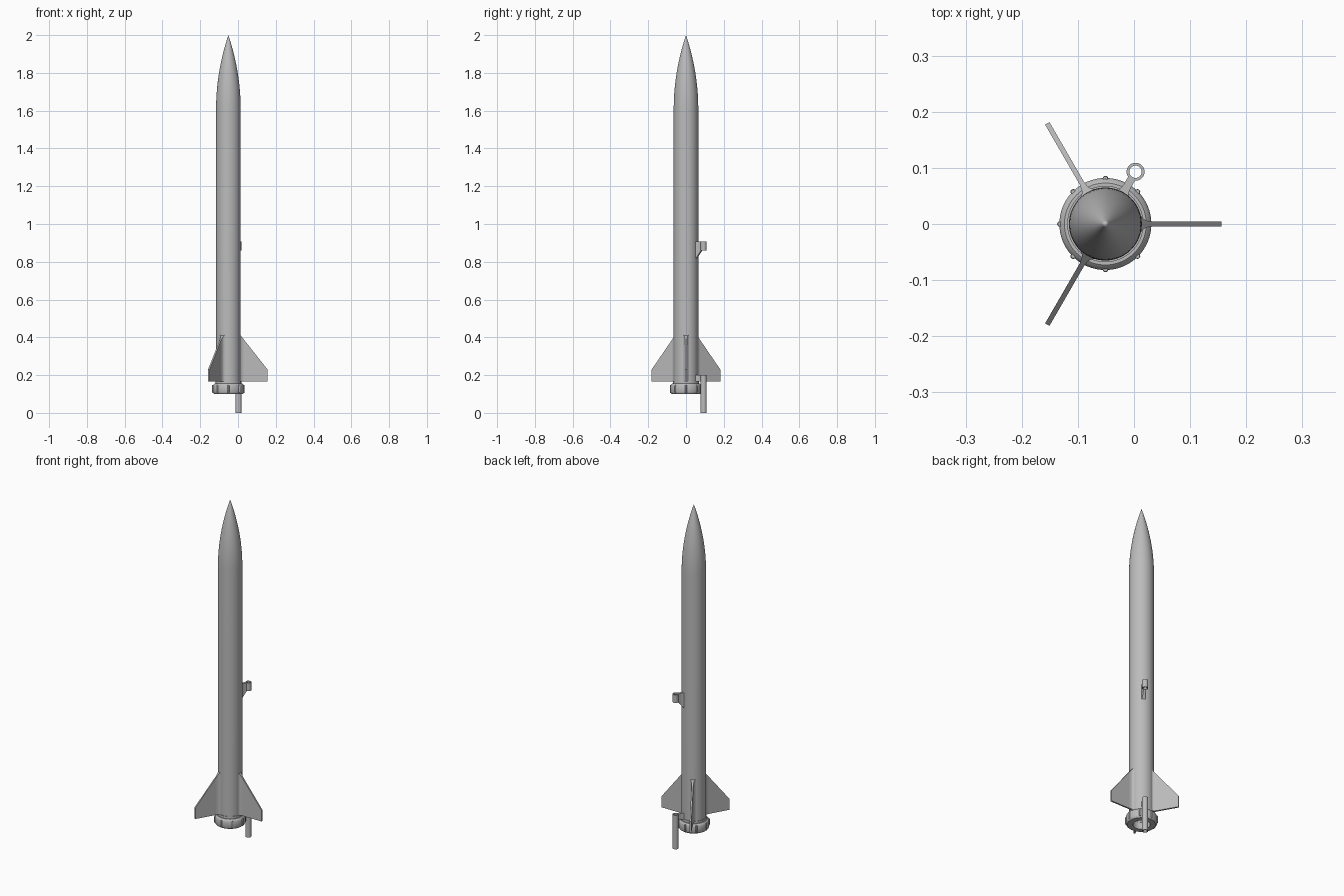
import bpy, bmesh, math
from mathutils import Matrix, Vector

cube = bpy.data.objects.get("Cube")
if cube:
    bpy.data.objects.remove(cube, do_unlink=True)

AXIS = Vector((-0.051, 0, 0))
R = 0.065
TAU = 2 * math.pi

grey = bpy.data.materials.new("light_grey")
grey.use_nodes = True
COLOUR = (0.5, 0.5, 0.5, 1)
grey.diffuse_color = COLOUR
grey.node_tree.nodes["Principled BSDF"].inputs["Base Color"].default_value = COLOUR


def finish(name, bm, origin=AXIS, angle=0, smooth=False):
    """Turn a bmesh into a named, coloured object."""
    bmesh.ops.recalc_face_normals(bm, faces=bm.faces)
    bm.transform(Matrix.Translation(origin) @ Matrix.Rotation(angle, 4, "Z"))
    mesh = bpy.data.meshes.new(name)
    bm.to_mesh(mesh)
    bm.free()
    mesh.materials.append(grey)
    obj = bpy.data.objects.new(name, mesh)
    bpy.context.collection.objects.link(obj)
    if smooth:
        bpy.ops.object.select_all(action="DESELECT")
        obj.select_set(True)
        bpy.context.view_layer.objects.active = obj
        bpy.ops.object.shade_smooth_by_angle(angle=math.radians(30))
    return obj


def lathe(name, profile, origin=AXIS, steps=64):
    """Revolve (radius, height) points round a vertical axis."""
    bm = bmesh.new()
    verts = [bm.verts.new((r, 0, z)) for r, z in profile]
    edges = [bm.edges.new(pair) for pair in zip(verts, verts[1:])]
    bmesh.ops.spin(bm, geom=verts + edges, cent=(0, 0, 0), axis=(0, 0, 1),
                   angle=TAU, steps=steps)
    bmesh.ops.remove_doubles(bm, verts=bm.verts, dist=1e-5)
    return finish(name, bm, origin, smooth=True)


def upright_plate(name, outline, bottom, top, angle):
    """Raise half outline (radius, half width), mirrored, between two height rules."""
    loop = outline + [(r, -w) for r, w in reversed(outline)]
    bm = bmesh.new()
    low = [bm.verts.new((r, w, bottom(r))) for r, w in loop]
    high = [bm.verts.new((r, w, top(r))) for r, w in loop]
    bm.faces.new(low)
    bm.faces.new(high)
    for i in range(len(loop)):
        j = (i + 1) % len(loop)
        bm.faces.new((low[i], low[j], high[j], high[i]))
    return finish(name, bm, angle=angle)


# Body tube with pointed ogive nose and hollow motor bay
NOSE, TIP, BASE = 1.61, 2.0, 0.165
nose = []
for i in range(21):
    t = i / 20
    nose.append((R * (1 - t ** 2) if i < 20 else 0, NOSE + t * (TIP - NOSE)))
lathe("body_and_nose", [(0, 0.5), (0.05, 0.5), (0.05, BASE), (R, BASE)] + nose)

# Threaded neck and rounded retaining collar
lathe("neck", [(0.05, 0.13), (0.068, 0.13), (0.068, 0.168), (0.05, 0.168), (0.05, 0.13)])
lathe("retaining_collar", [(0.045, 0.099), (0.074, 0.099), (0.079, 0.103),
                           (0.082, 0.11), (0.082, 0.143), (0.079, 0.15),
                           (0.073, 0.155), (0.066, 0.155), (0.045, 0.14),
                           (0.045, 0.099)])

# Grip ribs round the collar
for k in range(8):
    a = k * TAU / 8
    spot = AXIS + Vector((math.cos(a), math.sin(a), 0)) * 0.081
    lathe(f"collar_rib_{k + 1}", [(0, 0.106), (0.004, 0.106), (0.005, 0.11),
                                  (0.005, 0.143), (0.004, 0.148), (0, 0.148)],
          spot, 12)

# Three swept fins with filleted roots
FIN = [(0.055, 0.02), (0.063, 0.015), (0.068, 0.009), (0.074, 0.006),
       (0.084, 0.0045), (0.207, 0.0045)]


def fin_top(r):
    return 0.41 - (r - R) * 0.18 / (0.207 - R)


for k in range(3):
    upright_plate(f"fin_{k + 1}", FIN, lambda r: BASE, fin_top, k * TAU / 3)

# Launch guides: a hollow tube on a filleted bracket, one high and one low
GUIDE_ANGLE = TAU / 6
GUIDE_R = 0.1075
BRACKET = [(0.055, 0.014), (0.063, 0.011), (0.07, 0.008), (0.078, 0.007), (0.096, 0.007)]
guide_at = AXIS + Vector((math.cos(GUIDE_ANGLE), math.sin(GUIDE_ANGLE), 0)) * GUIDE_R


def guide(name, low, high, bracket_bottom):
    lathe(name + "_tube", [(0.011, low), (0.016, low), (0.016, high),
                           (0.011, high), (0.011, low)], guide_at, 32)
    upright_plate(name + "_bracket", BRACKET, bracket_bottom, lambda r: high, GUIDE_ANGLE)


guide("upper_guide", 0.86, 0.907, lambda r: 0.86 - max(0, 0.096 - r) * 1.3)
guide("lower_guide", 0.0, 0.2, lambda r: BASE)
